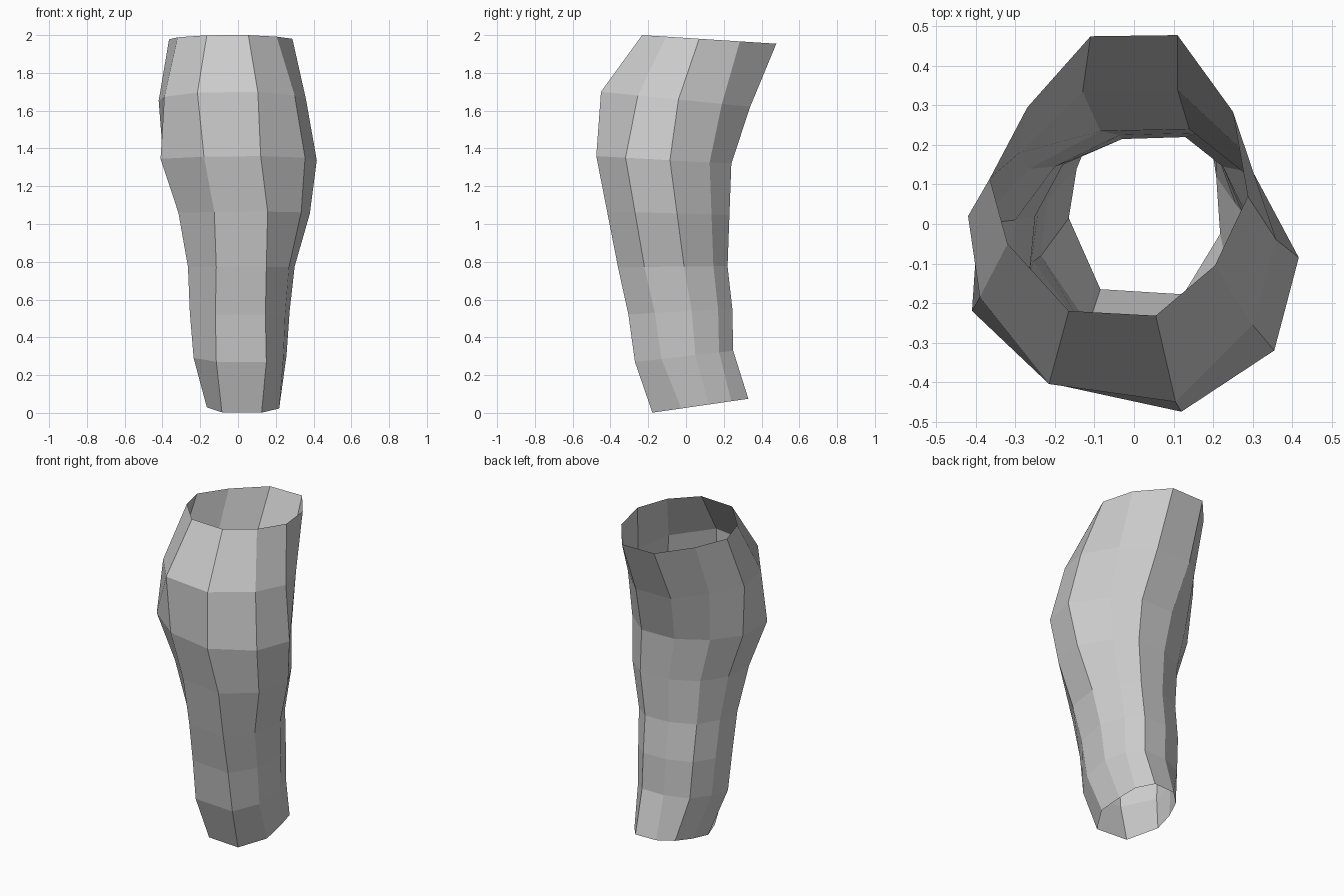
import bpy, bmesh
from mathutils import Vector

SIDES = 10

# Key cross-sections of the limb: each lists height, tilt along y, outline (from back left, round the front)
top = (1.985, -0.064, [(-.11, .475), (-.27, .295), (-.365, .115), (-.32, -.05), (-.165, -.22),
                       (.055, -.232), (.205, -.105), (.288, .07), (.25, .285), (.11, .478)])
upper = (1.655, -0.10, [(-.13, .335), (-.29, .18), (-.42, .02), (-.39, -.185), (-.215, -.405),
                        (.105, -.45), (.30, -.255), (.36, -.04), (.27, .19), (.11, .34)])
widest = (1.333, -0.056, [(-.085, .235), (-.265, .14), (-.395, .0), (-.41, -.22), (-.18, -.41),
                          (.12, -.475), (.355, -.32), (.417, -.085), (.285, .125), (.14, .24)])
middle = (0.775, 0.01, [(-.03, .215), (-.18, .15), (-.25, .02), (-.265, -.13), (-.115, -.32),
                        (.15, -.36), (.27, -.22), (.30, -.01), (.225, .145), (.13, .22)])
lower = (0.30, 0.115, [(-.02, .25), (-.16, .19), (-.22, .06), (-.235, -.08), (-.115, -.255),
                       (.15, -.27), (.24, -.13), (.257, .05), (.21, .175), (.13, .25)])
bottom = (0.027, 0.145, [(-.02, .325), (-.10, .25), (-.145, .14), (-.165, .015), (-.085, -.165),
                         (.125, -.178), (.218, -.025), (.208, .12), (.19, .24), (.12, .33)])


def ring(section):
    z, tilt, outline = section
    return [Vector((x, y, z + tilt * y)) for x, y in outline]


def between(a, b, shift):
    return [p.lerp(q, 0.5) + shift for p, q in zip(a, b)]


# Insert the in-between edge loops where the form changes slowly
t, u, w, m, l, b = map(ring, (top, upper, widest, middle, lower, bottom))
rings = [b, l, between(m, l, Vector((-0.005, 0.01, 0))), m,
         between(w, m, Vector((0.022, 0, 0))), w, u, t]

# Loft the open tube
bm = bmesh.new()
loops = [[bm.verts.new(p) for p in r] for r in rings]
for low, high in zip(loops, loops[1:]):
    for i in range(SIDES):
        j = (i + 1) % SIDES
        bm.faces.new((low[i], low[j], high[j], high[i]))
mesh = bpy.data.meshes.new("limb_sleeve")
bm.to_mesh(mesh)
bm.free()
bpy.context.collection.objects.link(bpy.data.objects.new("limb_sleeve", mesh))
